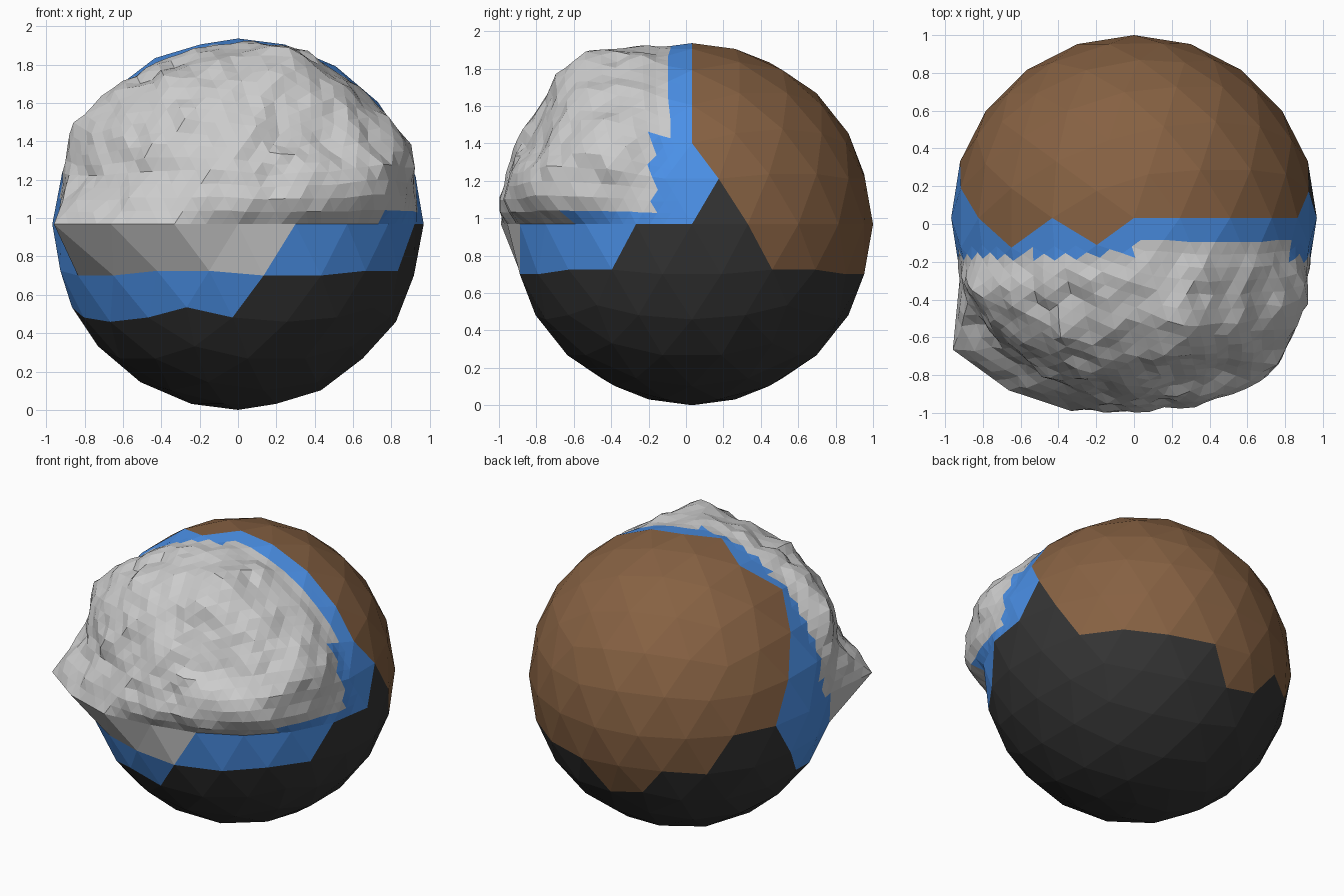
import bpy, bmesh, math
from mathutils import Vector, noise

if "Cube" in bpy.data.objects:
    bpy.data.objects.remove(bpy.data.objects["Cube"])

R, CENTRE = 0.968, Vector((0, 0.032, 0.968))
BLUE, BROWN, BLACK, GREY = range(4)


def ramp(v, a, b):
    t = max(0.0, min(1.0, (v - a) / (b - a)))
    return t * t * (3 - 2 * t)


# Colour zone of a coarse facet from its centre on the unit ball
def zone(c):
    x, y, z = c
    if y > max(-0.02, (0.447 - z) * 0.588) and z > -0.25 and not (z < 0 and x < -0.73):
        return BROWN
    if y > 0.5 and z > -0.42 and -0.33 < x < 0.05:
        return BROWN
    if z < 0 and z > -0.25 and x < 0.2 and y < -0.4:
        return GREY
    if x < 0.05:
        return BLUE if z > -0.5 and y < 0.309 + 0.69 * min(z, 0.3) else BLACK
    if z < 0:
        return BLUE if z > -0.25 and y < -0.31 + 0.5 * z else BLACK
    return BLACK if y > 0.1 and z < 0.12 else BLUE


# Rough front area on the upper half
def is_rough(d):
    limit = -0.12 if d.x > 0 else -0.2
    if d.x > 0.3 and d.z < 0.5:
        limit = -0.22
    low = 0.06 if d.x > 0.75 else 0.0
    return d.z > low and d.y < limit


# Bumps: direction, height, width
BUMPS = [
    ((0.25, -0.62, 0.87), 0.12, 0.27),
    ((0.55, -0.62, 0.65), 0.05, 0.22),
    ((0.86, -0.50, 0.42), 0.10, 0.22),
    ((0.72, -0.78, 0.20), 0.12, 0.24),
    ((0.40, -1.00, 0.15), 0.09, 0.20),
    ((-0.81, -0.40, 0.58), 0.08, 0.28),
    ((-0.30, -0.65, 0.70), 0.06, 0.25),
    ((-0.05, -0.95, 0.18), 0.05, 0.18),
    ((0.05, -0.90, 0.42), 0.05, 0.16),
    ((-0.45, -0.80, 0.40), 0.04, 0.22),
]
BUMPS = [(Vector(p).normalized(), h, w) for p, h, w in BUMPS]


def relief(d):
    h = 0.025 + sum(a * math.exp(-((d - p).length / w) ** 2) for p, a, w in BUMPS)
    h += 0.035 * noise.noise(d * 6) + 0.022 * noise.noise(d * 13)
    limit = -0.12 if d.x > 0 else -0.2
    edge = ramp(-d.y, -limit, 0.36) * ramp(d.z, 0.0, 0.1)
    return max(0.0, h) * edge


bm = bmesh.new()
bmesh.ops.create_icosphere(bm, subdivisions=3, radius=1)
for f in bm.faces:
    f.material_index = zone(f.calc_center_median())

# Jutting ledge on the front equator, by azimuth in degrees
LEDGE = {216: 1.225, 234: 1.165, 252: 1.11, 270: 1.02}
for v in bm.verts:
    if abs(v.co.z) < 0.01:
        az = round(math.degrees(math.atan2(v.co.y, v.co.x))) % 360
        v.co *= LEDGE.get(az, 1.0)

# Finer facets on the upper front, then raised relief
front = [f for f in bm.faces
         if f.calc_center_median().z > 0 and f.calc_center_median().y < 0.02]
edges = list({e for f in front for e in f.edges})
bmesh.ops.subdivide_edges(bm, edges=edges, cuts=3, use_grid_fill=True)
bmesh.ops.triangulate(bm, faces=[f for f in bm.faces if len(f.verts) > 3])
for f in bm.faces:
    d = f.calc_center_median().normalized()
    if f.material_index == BLUE and is_rough(d):
        f.material_index = GREY
for v in bm.verts:
    d = v.co.normalized()
    if d.z > 0.005 and d.y < 0:
        v.co += d * relief(d)
for v in bm.verts:
    v.co = v.co * R + CENTRE


# One object per colour zone
def make_part(name, index, color=None):
    part = bm.copy()
    bmesh.ops.delete(part, geom=[f for f in part.faces if f.material_index != index],
                     context='FACES')
    for f in part.faces:
        f.material_index = 0
        f.smooth = False
    mesh = bpy.data.meshes.new(name)
    part.to_mesh(mesh)
    part.free()
    if color:
        mat = bpy.data.materials.new(name + "_colour")
        mat.diffuse_color = (*color, 1)
        mat.use_nodes = True
        mat.node_tree.nodes["Principled BSDF"].inputs["Base Color"].default_value = mat.diffuse_color
        mesh.materials.append(mat)
    bpy.context.collection.objects.link(bpy.data.objects.new(name, mesh))


make_part("blue_band", BLUE, (0.07, 0.28, 0.8))
make_part("brown_back", BROWN, (0.24, 0.12, 0.055))
make_part("black_base", BLACK, (0.035, 0.035, 0.035))
make_part("rough_front", GREY)
bm.free()
